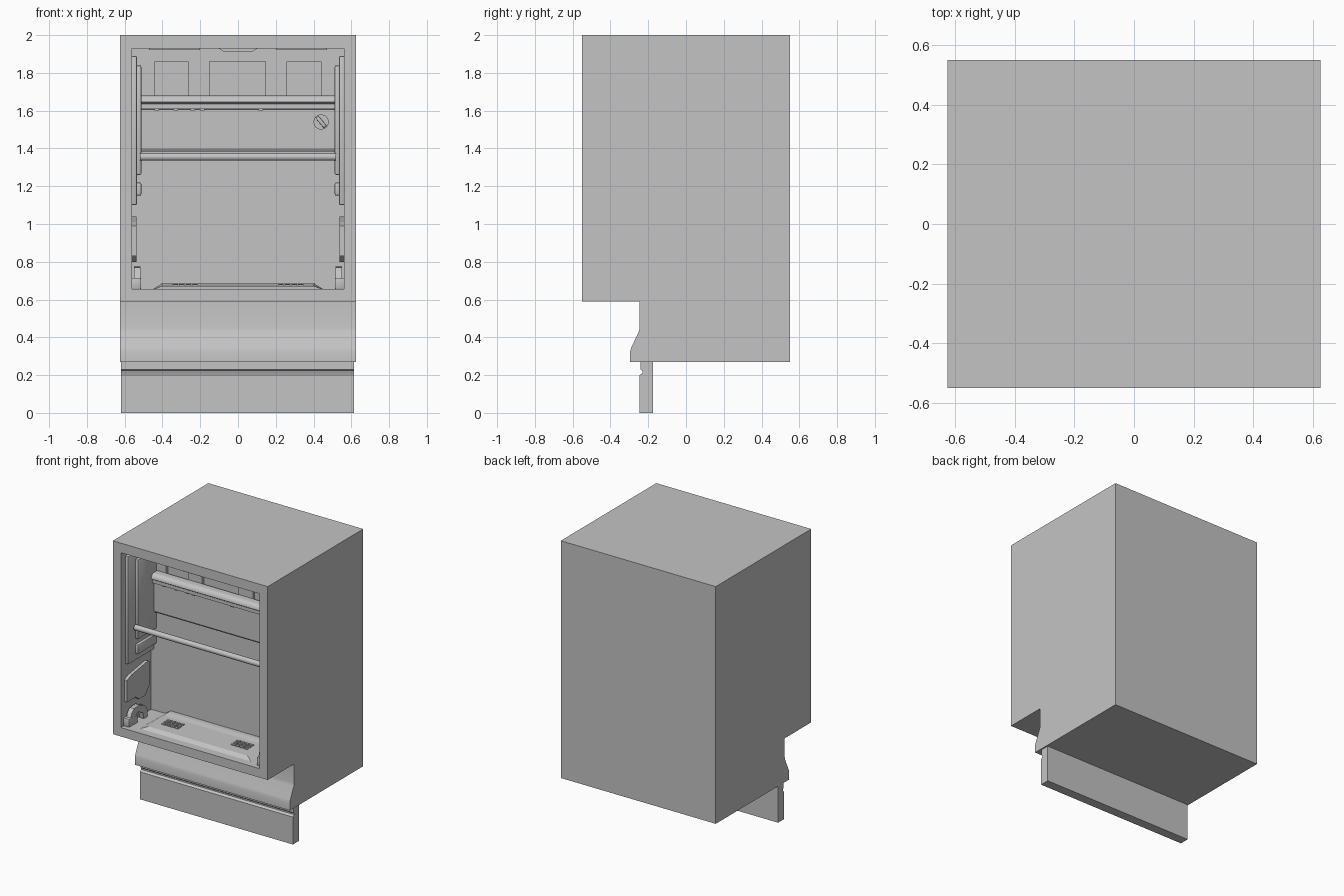
import bpy, bmesh, math
from mathutils import Matrix, Vector

cube = bpy.data.objects.get("Cube")
if cube:
    bpy.data.objects.remove(cube)

grey = bpy.data.materials.new("plain grey")
grey.use_nodes = True
colour = (0.55, 0.55, 0.55, 1)
grey.diffuse_color = colour
grey.node_tree.nodes["Principled BSDF"].inputs["Base Color"].default_value = colour


def finish(name, bm, smooth=False):
    bmesh.ops.recalc_face_normals(bm, faces=bm.faces)
    mesh = bpy.data.meshes.new(name)
    bm.to_mesh(mesh)
    bm.free()
    mesh.materials.append(grey)
    obj = bpy.data.objects.new(name, mesh)
    bpy.context.collection.objects.link(obj)
    if smooth:
        select(obj)
        bpy.ops.object.shade_smooth_by_angle(angle=math.radians(35))
    return obj


def select(obj):
    bpy.ops.object.select_all(action='DESELECT')
    obj.select_set(True)
    bpy.context.view_layer.objects.active = obj


def prism(name, points, x0, x1, smooth=False):
    """Extrude a (y, z) profile along x."""
    bm = bmesh.new()
    face = bm.faces.new([bm.verts.new((x0, y, z)) for y, z in points])
    ext = bmesh.ops.extrude_face_region(bm, geom=[face])["geom"]
    bmesh.ops.translate(bm, vec=(x1 - x0, 0, 0),
                        verts=[g for g in ext if isinstance(g, bmesh.types.BMVert)])
    return finish(name, bm, smooth)


def box(name, x, y, z, bevel=0.0):
    bm = bmesh.new()
    bmesh.ops.create_cube(bm, size=1)
    for v in bm.verts:
        for i, (lo, hi) in enumerate((x, y, z)):
            v.co[i] = lo if v.co[i] < 0 else hi
    if bevel:
        bmesh.ops.bevel(bm, geom=bm.edges[:], offset=bevel, segments=2,
                        profile=0.5, affect='EDGES')
    return finish(name, bm, bool(bevel))


def cylinder(name, centre, radius, length, axis):
    bm = bmesh.new()
    turn = Vector((0, 0, 1)).rotation_difference(Vector(axis)).to_matrix().to_4x4()
    bmesh.ops.create_cone(bm, cap_ends=True, segments=24, radius1=radius, radius2=radius,
                          depth=length, matrix=Matrix.Translation(centre) @ turn)
    return finish(name, bm, True)


def cut(obj, cutter):
    mod = obj.modifiers.new("cut", 'BOOLEAN')
    mod.operation = 'DIFFERENCE'
    mod.solver = 'EXACT'
    mod.object = cutter
    select(obj)
    bpy.ops.object.modifier_apply(modifier=mod.name)
    bpy.data.objects.remove(cutter)


BACK = -0.2      # rear wall of the compartment
FRONT = -0.55

# Cabinet shell with stepped front and flared lower panel
cabinet = prism("cabinet", [
    (0.55, 2), (FRONT, 2), (FRONT, 0.59), (-0.245, 0.59), (-0.245, 0.45),
    (-0.25, 0.43), (-0.29, 0.345), (-0.296, 0.325), (-0.296, 0.27), (0.55, 0.27)],
    -0.625, 0.625, True)
cut(cabinet, box("cavity_cutter", (-0.56, 0.56), (-0.7, BACK), (0.655, 1.93)))

# Recessed fields in the upper rear wall
for x0, x1 in ((-0.44, -0.265), (-0.15, 0.145), (0.26, 0.44)):
    cut(cabinet, box("recess_cutter", (x0, x1), (BACK - 0.05, BACK + 0.02), (1.6, 1.86)))

# Plinth with a groove near the top
prism("plinth", [
    (-0.175, 0), (-0.245, 0), (-0.245, 0.2), (-0.23, 0.212), (-0.23, 0.222),
    (-0.24, 0.23), (-0.24, 0.275), (-0.175, 0.275)], -0.62, 0.615)

# Side wall liners, guides and hinges, repeated on both sides
for side, s in (("left", 1), ("right", -1)):
    def span(a, b):
        return tuple(sorted((s * a, s * b)))
    box(side + "_wall_liner", span(0.535, 0.565), (-0.5, BACK), (1.1, 1.89), 0.008)
    box(side + "_wall_guide", span(0.512, 0.54), (-0.42, BACK), (1.26, 1.84), 0.008)
    box(side + "_lower_guide", span(0.512, 0.54), (-0.42, BACK), (1.15, 1.22), 0.008)
    bracket = prism(side + "_wall_bracket", [
        (-0.51, 0.83), (-0.51, 0.99), (-0.46, 1.01), (-0.27, 1.04), (-0.25, 1.03),
        (-0.25, 0.86), (-0.3, 0.8), (-0.37, 0.8), (-0.41, 0.83)], *span(0.538, 0.565))
    box(side + "_hinge_base", span(0.513, 0.565), (-0.52, -0.42), (0.655, 0.715), 0.006)
    prism(side + "_hinge_arm", [
        (-0.5, 0.71), (-0.49, 0.745), (-0.46, 0.77), (-0.4, 0.775), (-0.34, 0.75),
        (-0.31, 0.71), (-0.31, 0.655), (-0.35, 0.655), (-0.36, 0.705), (-0.42, 0.73),
        (-0.45, 0.71)], *span(0.515, 0.55), True)
    # Ventilation slots in the floor
    for row in range(3):
        for col in range(4):
            x, y = s * 0.28 + (col - 1.5) * 0.035, -0.38 + row * 0.03
            box(side + "_floor_vent", (x - 0.014, x + 0.014), (y - 0.008, y + 0.008),
                (0.67, 0.681 + row * 0.001))

# Raised floor tray with tapered ends
tray = prism("floor_tray", [
    (BACK, 0.65), (-0.5, 0.65), (-0.46, 0.672), (-0.27, 0.678), (-0.23, 0.686),
    (BACK, 0.686)], -0.46, 0.46)
for v in tray.data.vertices:
    if v.co.z > 0.66:
        v.co.x *= 0.87

# Rear fascia with rounded top rail and bottom lip
prism("fascia_panel", [(BACK, 1.385), (-0.225, 1.385), (-0.235, 1.4), (-0.235, 1.605),
                       (BACK, 1.61)], -0.512, 0.512)
rail = [(BACK, 1.61), (-0.255, 1.61), (-0.255, 1.635)]
for i in range(7):
    a = math.radians(180 - i * 15)
    rail.append((-0.235 + 0.035 * math.cos(a), 1.645 + 0.035 * math.sin(a)))
prism("upper_rail", rail + [(BACK, 1.68)], -0.512, 0.512, True)
cylinder("lower_bar", (0, -0.44, 1.355), 0.02, 1.04, (1, 0, 0))

# Small clips under the rail
for x in (-0.43, -0.33, -0.24, -0.19, 0.12):
    box("fascia_clip", (x - 0.012, x + 0.012), (-0.245, -0.23), (1.6, 1.612))

# Rotary knob with a slanted grip
cylinder("knob", (0.44, -0.24, 1.54), 0.04, 0.02, (0, 1, 0))
grip = box("knob_grip", (-0.01, 0.01), (-0.012, 0.012), (-0.034, 0.034), 0.004)
grip.location = (0.44, -0.258, 1.54)
grip.rotation_euler.y = math.radians(-40)

# Ceiling strip and latch
for x0, x1 in ((-0.47, -0.2), (0.2, 0.47)):
    box("ceiling_strip", (x0, x1), (-0.5, -0.46), (1.922, 1.935))
latch = box("ceiling_latch", (-0.11, 0.11), (-0.52, -0.44), (1.912, 1.935))
for v in latch.data.vertices:
    if v.co.z < 1.92:
        v.co.x *= 0.7
